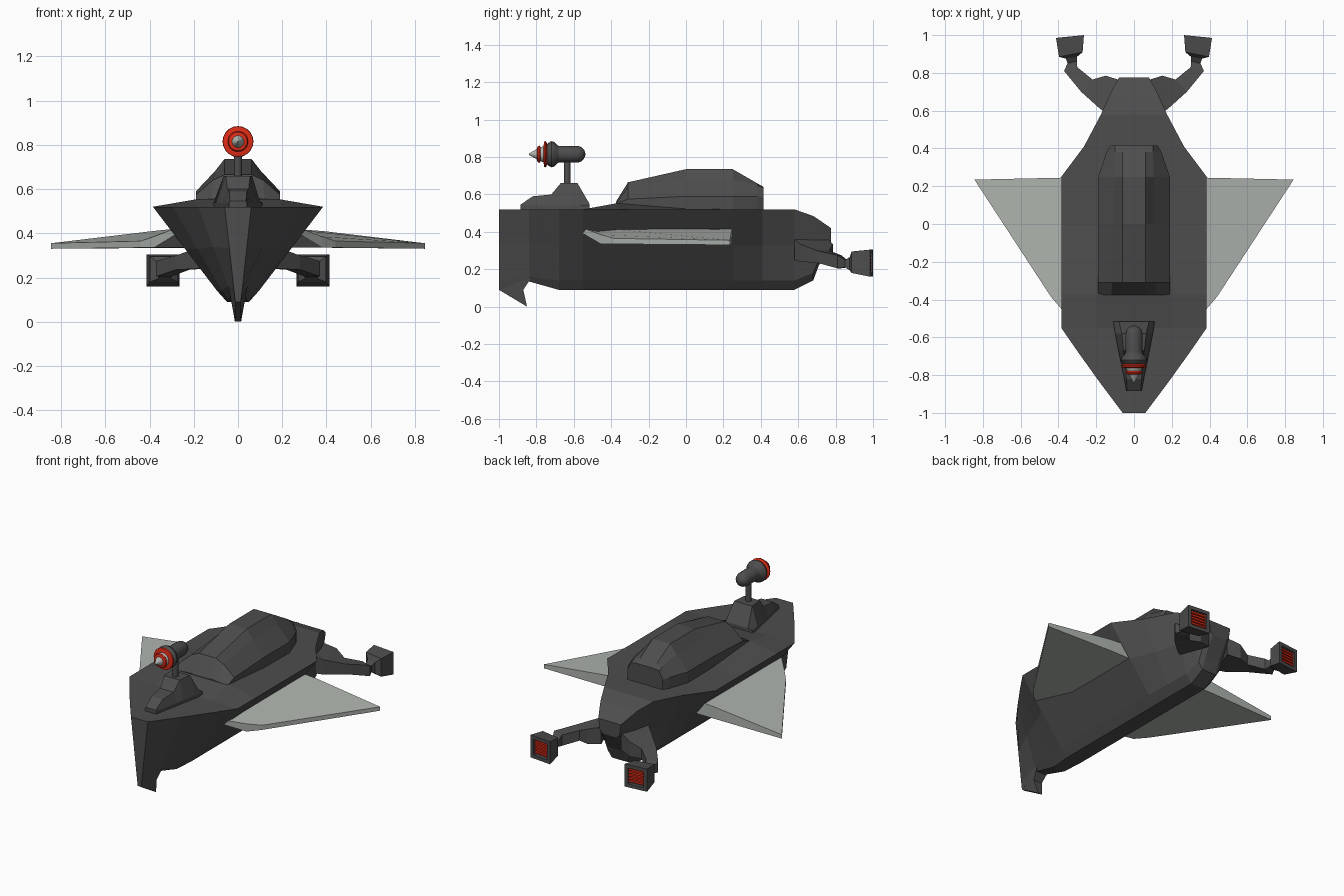
import bpy, bmesh
from math import cos, sin, pi

if "Cube" in bpy.data.objects:
    bpy.data.objects.remove(bpy.data.objects["Cube"])


def material(name, color):
    m = bpy.data.materials.new(name)
    m.use_nodes = True
    m.diffuse_color = (*color, 1)
    m.node_tree.nodes["Principled BSDF"].inputs["Base Color"].default_value = (*color, 1)
    return m


DARK = material("charcoal", (0.075, 0.075, 0.075))
PALE = material("pale grey", (0.43, 0.46, 0.43))
RED = material("red", (0.75, 0.025, 0.008))


def loft(name, rings, mat, smooth=False, flip=False):
    """Skin a list of equal-length rings and cap both ends."""
    bm = bmesh.new()
    side = -1 if flip else 1
    loops = [[bm.verts.new((side * x, y, z)) for x, y, z in ring] for ring in rings]
    n = len(loops[0])
    for a, b in zip(loops, loops[1:]):
        for i in range(n):
            j = (i + 1) % n
            bm.faces.new((a[i], a[j], b[j], b[i]))
    bm.faces.new(loops[0])
    bm.faces.new(loops[-1])
    bmesh.ops.recalc_face_normals(bm, faces=bm.faces)
    mesh = bpy.data.meshes.new(name)
    bm.to_mesh(mesh)
    bm.free()
    mesh.materials.append(mat)
    obj = bpy.data.objects.new(name, mesh)
    bpy.context.collection.objects.link(obj)
    if smooth:
        bpy.ops.object.select_all(action='DESELECT')
        obj.select_set(True)
        bpy.context.view_layer.objects.active = obj
        bpy.ops.object.shade_smooth_by_angle(angle=0.6)
    return obj


def section(y, half):
    """Symmetric ring at y from (x, z) points on the +x side."""
    return [(x, y, z) for x, z in half] + [(-x, y, z) for x, z in reversed(half)]


def lathe(name, profile, mat, z=0.815, n=20):
    """Turn (y, radius) points around the gun axis."""
    rings = [[(r * cos(2 * pi * i / n), y, z + r * sin(2 * pi * i / n)) for i in range(n)]
             for y, r in profile]
    return loft(name, rings, mat, smooth=True)


def bar(y_out, y_in, x_out, x_in, lo, hi):
    return [(x_out, y_out, lo), (x_in, y_in, lo), (x_in, y_in, hi), (x_out, y_out, hi)]


# Hull stations: y, deck width, deck z, deck rise, chine width, chine z, keel width, keel z
hull = [
    (-1.0, .06, .52, 0, .018, .14, .012, .09),
    (-.84, .18, .52, 0, .045, .16, .03, .135),
    (-.68, .295, .52, 0, .075, .14, .04, .09),
    (-.55, .385, .52, 0, .095, .14, .05, .09),
    (-.37, .385, .52, .033, .095, .14, .05, .09),
    (0, .385, .52, .003, .095, .14, .05, .09),
    (.25, .385, .52, 0, .095, .14, .05, .09),
    (.41, .265, .52, 0, .095, .14, .05, .09),
    (.58, .175, .52, 0, .09, .14, .05, .09),
    (.68, .13, .485, 0, .08, .18, .05, .14),
    (.71, .115, .465, 0, .08, .25, .05, .22),
    (.775, .08, .42, 0, .07, .35, .05, .33),
]
loft("hull", [section(y, [(kw, kz), (cw, cz), ((w + cw) / 2, (top + cz) / 2),
                          (w, top), (w / 2, top + rise)])
              for y, w, top, rise, cw, cz, kw, kz in hull], DARK)

# Hooked fin under the nose
fin = [(-1, .09, .012), (-.85, 0, .014), (-.87, .09, .03), (-.83, .15, .042), (-1, .15, .018)]
loft("nose_fin", [[(s * w, y, z) for y, z, w in fin] for s in (-1, 1)], DARK)

# Canopy stations: y, shoulder width and z, upper width and z, roof width and z
canopy = [
    (-.375, .19, .55, .12, .555, .06, .56),
    (-.31, .19, .575, .115, .64, .06, .665),
    (0, .19, .59, .105, .68, .062, .735),
    (.25, .19, .59, .105, .68, .062, .735),
    (.38, .145, .59, .1, .65, .06, .66),
    (.415, .125, .585, .1, .635, .06, .64),
]
loft("canopy", [section(y, [(a, .51), (a, az), (b, bz), (c, cz)])
                for y, a, az, b, bz, c, cz in canopy], DARK)

# Stepped gun mount: y, base width, roof width, roof z
mount = [(-.885, .04, .036, .545), (-.82, .052, .04, .59), (-.72, .072, .048, .6),
         (-.67, .082, .055, .66), (-.58, .1, .064, .66), (-.515, .11, .08, .548)]
loft("gun_mount", [section(y, [(w, .515), (w, .54), (t, z)]) for y, w, t, z in mount], DARK)
loft("gun_post", [[(.018 * cos(i * pi / 6), -.635 + .018 * sin(i * pi / 6), z)
                   for i in range(12)] for z in (.64, .79)], DARK, smooth=True)

# Gun turned around its axis
lathe("gun_barrel", [(-.7, .045), (-.58, .045), (-.558, .038), (-.545, .024), (-.538, .006)], DARK)
lathe("gun_collar", [(-.745, .05), (-.735, .062), (-.72, .07), (-.705, .066),
                     (-.69, .05), (-.68, .045)], DARK)
lathe("large_red_ring", [(-.762, .045), (-.758, .068), (-.75, .07), (-.742, .055)], RED)
lathe("gun_tip", [(-.84, .003), (-.8, .026), (-.79, .03), (-.765, .042), (-.74, .045)], PALE)
lathe("small_red_ring", [(-.797, .03), (-.793, .042), (-.785, .046), (-.778, .04)], RED)

# Wing outline: x, y, underside z, upper z
wing = [(.18, .245, .335, .425), (.385, .245, .335, .41), (.845, .235, .33, .355),
        (.44, -.385, .335, .365), (.38, -.455, .335, .385), (.29, -.55, .39, .42),
        (.18, -.5, .335, .425)]

# Rear arm rings: outer y, inner y, outer x, inner x, bottom z, top z
arm = [(.58, .76, .14, .07, .25, .36), (.61, .785, .18, .15, .24, .335),
       (.7, .765, .28, .22, .235, .3), (.81, .83, .37, .3, .205, .275),
       (.85, .862, .352, .303, .21, .25), (.875, .885, .36, .302, .195, .265),
       (.885, .91, .397, .272, .18, .295), (.985, 1, .413, .265, .16, .305),
       (.987, .998, .391, .287, .182, .283), (.965, .976, .388, .285, .182, .283)]

for side, flip in (("left", False), ("right", True)):
    loft(side + "_wing", [[(x, y, lo) for x, y, lo, hi in wing],
                          [(x, y, hi) for x, y, lo, hi in wing]], PALE, flip=flip)
    loft(side + "_arm", [bar(*ring) for ring in arm], DARK, flip=flip)
    # Red slats inside the end frame
    for i in range(5):
        z = .192 + i * .0185
        slat = [bar(y, y + .011, .388, .286, z, z + .011) for y in (.965, .979)]
        loft(f"{side}_vent_slat_{i + 1}", slat, RED, flip=flip)
